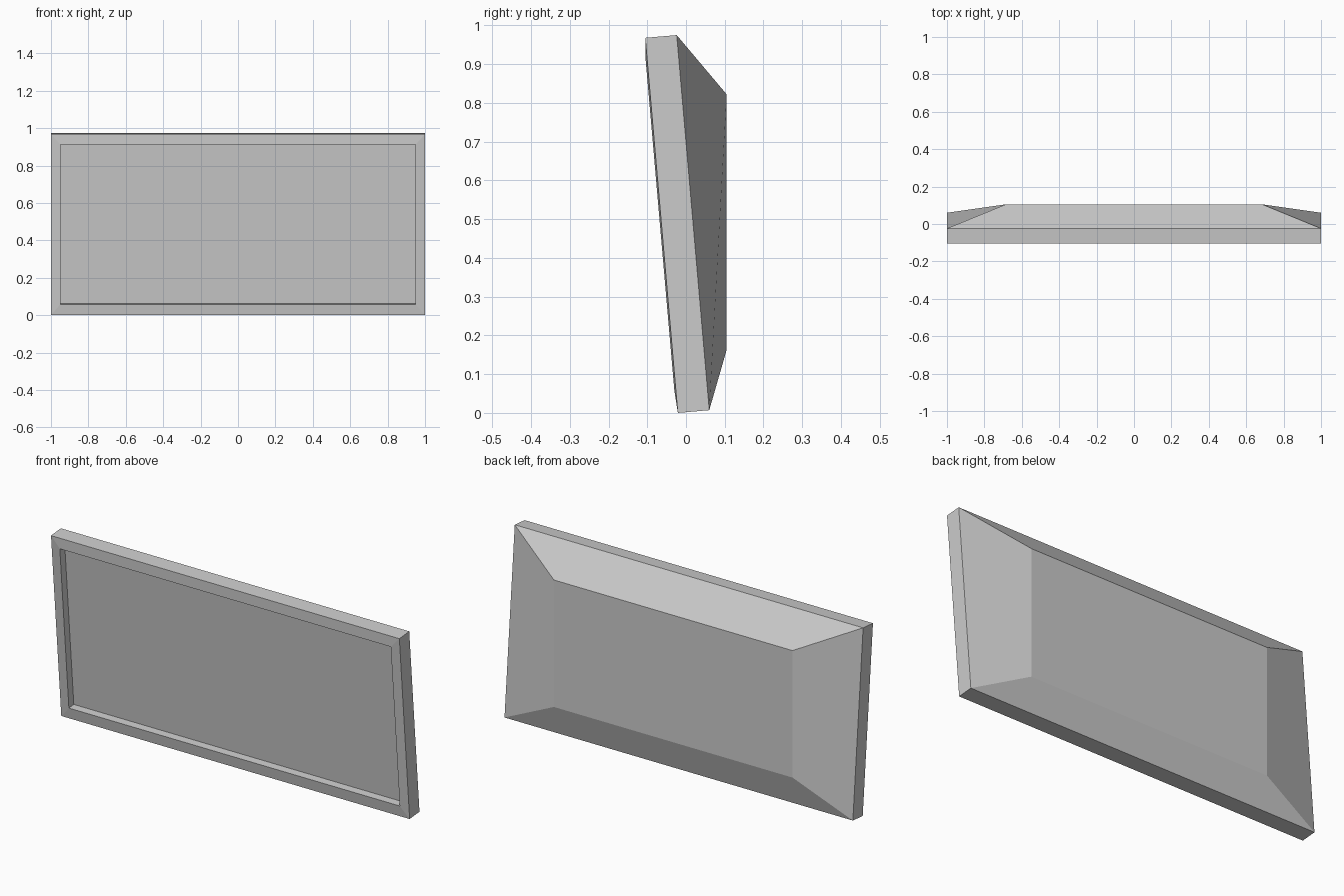
import bpy
import bmesh
from mathutils import Vector

default = bpy.data.objects.get("Cube")
if default:
    bpy.data.objects.remove(default, do_unlink=True)

grey = bpy.data.materials.new("light grey")
grey.use_nodes = True
colour = (0.6, 0.6, 0.6, 1)
grey.diffuse_color = colour
grey.node_tree.nodes["Principled BSDF"].inputs["Base Color"].default_value = colour

# Leaning frame of the panel: up along the front, and back through its depth
BASE = Vector((0, -0.021, 0))
UP = Vector((0, -0.084, 0.968))
BACK = Vector((0, 0.081, 0.007))


def leaning_ring(bm, half_width, low, high, depth):
    """Rectangle of vertices on the leaning panel, low and high as fractions."""
    corners = ((-1, low), (1, low), (1, high), (-1, high))
    return [bm.verts.new(BASE + UP * t + BACK * depth + Vector((s * half_width, 0, 0)))
            for s, t in corners]


def bridge(bm, a, b):
    for i in range(4):
        j = (i + 1) % 4
        bm.faces.new((a[i], a[j], b[j], b[i]))


bm = bmesh.new()

# Recessed screen, raised bezel lip, outer rim and the rear edge
screen = leaning_ring(bm, 0.95, 0.06, 0.943, 0.45)
lip = leaning_ring(bm, 0.95, 0.06, 0.943, -0.05)
front_rim = leaning_ring(bm, 1, 0, 1, 0)
back_rim = leaning_ring(bm, 1, 0, 1, 1)

# Upright rear plate of the tapered housing
rear = [bm.verts.new((x, 0.105, z))
        for x, z in ((-0.685, 0.163), (0.685, 0.163), (0.685, 0.822), (-0.685, 0.822))]

rings = [screen, lip, front_rim, back_rim, rear]
for a, b in zip(rings, rings[1:]):
    bridge(bm, a, b)
bm.faces.new(screen)
bm.faces.new(rear)
bmesh.ops.recalc_face_normals(bm, faces=bm.faces)

mesh = bpy.data.meshes.new("screen_panel")
bm.to_mesh(mesh)
bm.free()
mesh.materials.append(grey)
panel = bpy.data.objects.new("screen_panel", mesh)
bpy.context.collection.objects.link(panel)
